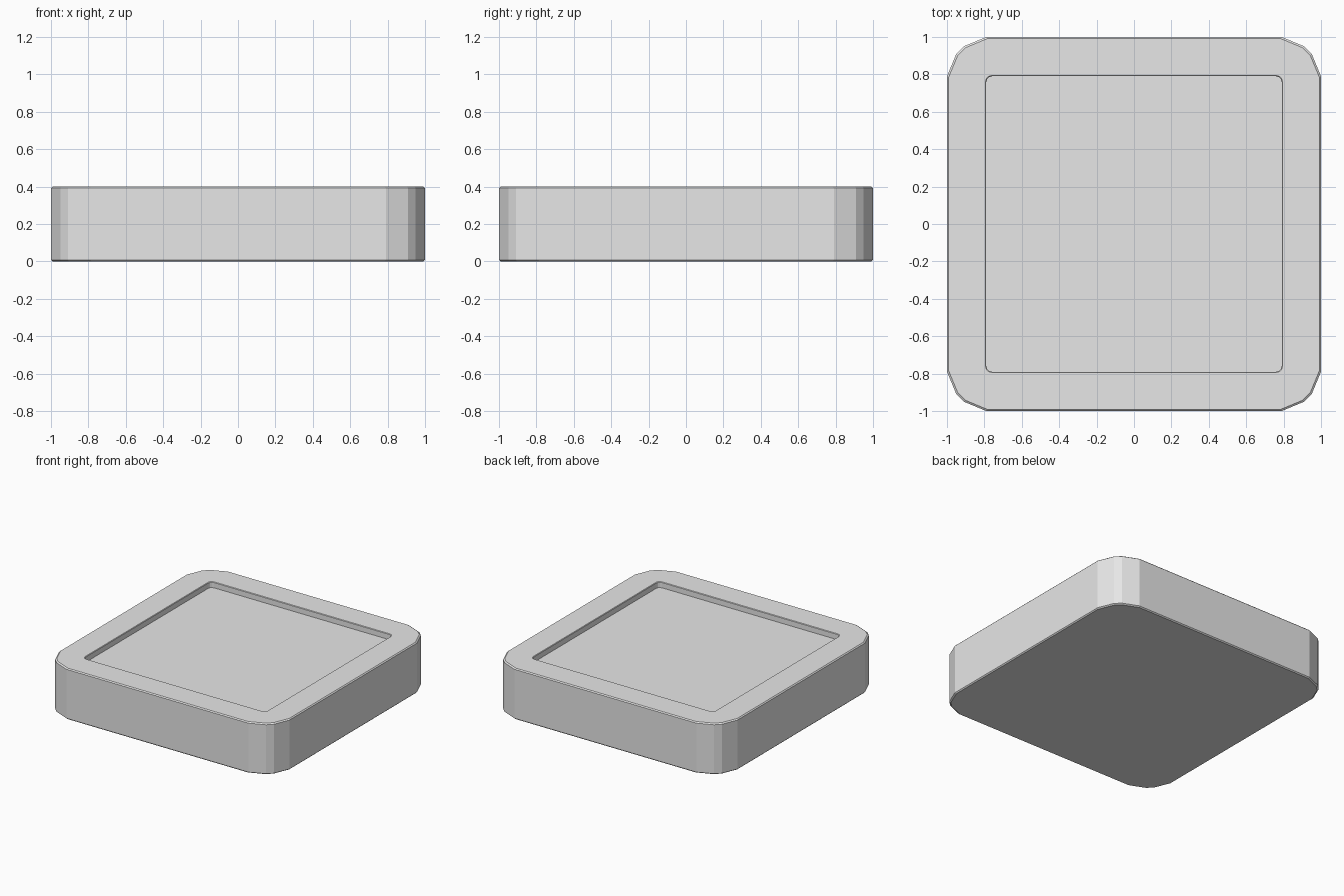
import bpy, bmesh

cube = bpy.data.objects.get("Cube")
if cube:
    bpy.data.objects.remove(cube)

# Plain light grey for the whole tile
grey = bpy.data.materials.new("light_grey")
grey.use_nodes = True
grey.diffuse_color = (0.8, 0.8, 0.8, 1)
grey.node_tree.nodes["Principled BSDF"].inputs["Base Color"].default_value = (0.8, 0.8, 0.8, 1)


def square_ring(bm, corner, z):
    """Repeat one corner profile around the four quarters at height z."""
    ring = []
    for _ in range(4):
        ring += [bm.verts.new((x, y, z)) for x, y in corner]
        corner = [(-y, x) for x, y in corner]
    return ring


def inset(corner, d):
    return [(x - d, y - d) for x, y in corner]


def bridge(bm, lower, upper):
    n = len(lower)
    for i in range(n):
        j = (i + 1) % n
        bm.faces.new((lower[i], lower[j], upper[j], upper[i]))


# Corner profiles: rounded outside, small chamfer on the recess
outer = [(1, 0.79), (0.95, 0.91), (0.91, 0.95), (0.79, 1)]
recess = [(0.79, 0.76), (0.785, 0.775), (0.775, 0.785), (0.76, 0.79)]
height, depth, edge = 0.4, 0.045, 0.008

bm = bmesh.new()
rings = [square_ring(bm, c, z) for c, z in (
    (inset(outer, edge), 0),
    (outer, edge),
    (outer, height - edge),
    (inset(outer, edge), height),
    (inset(recess, -edge / 2), height),
    (recess, height - edge / 2),
    (recess, height - depth),
)]
for lower, upper in zip(rings, rings[1:]):
    bridge(bm, lower, upper)
bm.faces.new(reversed(rings[0]))   # underside
bm.faces.new(rings[-1])            # recess floor
bmesh.ops.recalc_face_normals(bm, faces=bm.faces)

mesh = bpy.data.meshes.new("recessed_tile")
bm.to_mesh(mesh)
bm.free()
mesh.materials.append(grey)
tile = bpy.data.objects.new("recessed_tile", mesh)
bpy.context.collection.objects.link(tile)
